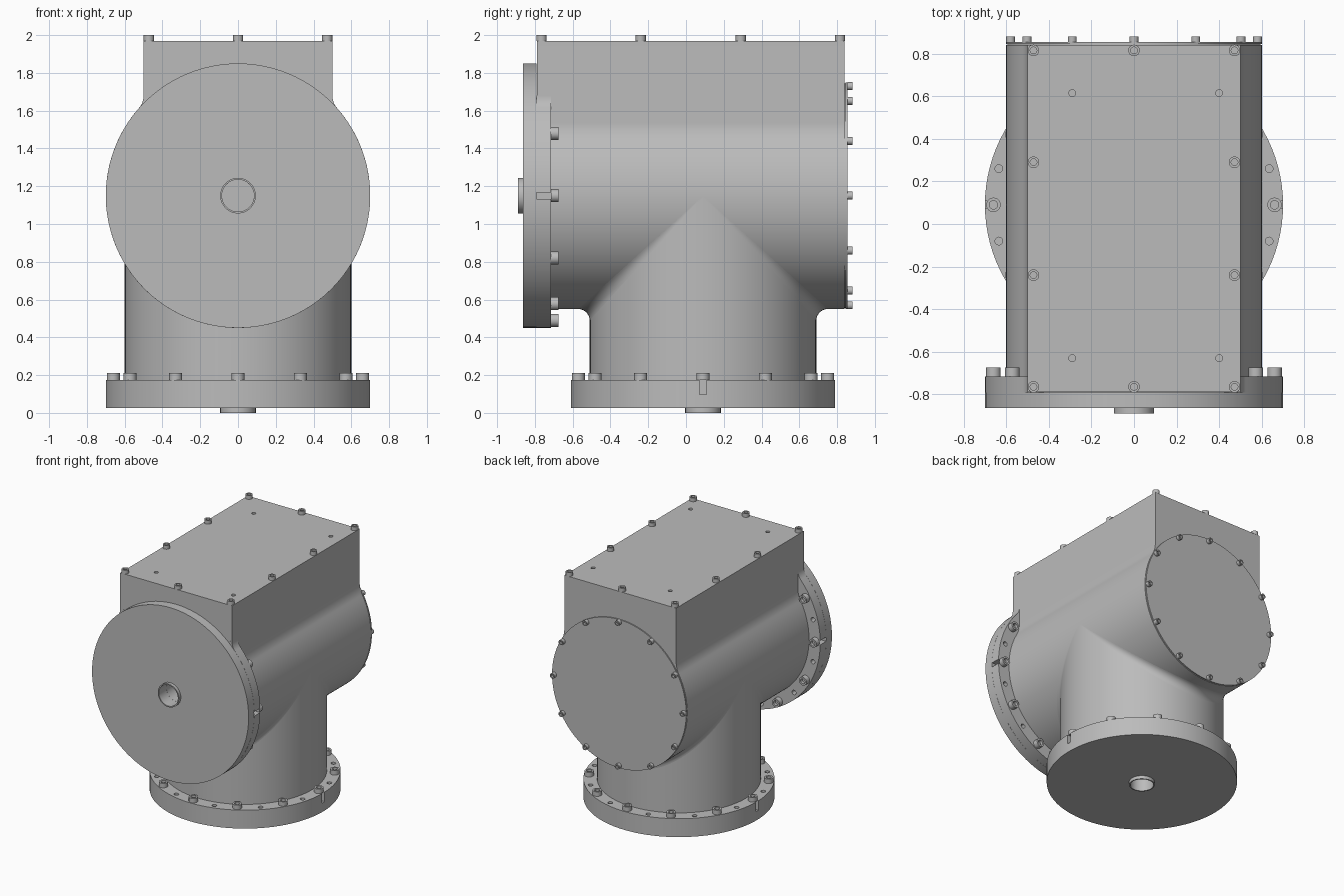
import bpy, bmesh, math
from math import pi, sin, cos, sqrt, atan2
from mathutils import Matrix, Vector

cube = bpy.data.objects.get("Cube")
if cube:
    bpy.data.objects.remove(cube, do_unlink=True)

steel = bpy.data.materials.new("light grey metal")
steel.use_nodes = True
GREY = (0.5, 0.5, 0.5, 1)
steel.diffuse_color = GREY
steel.node_tree.nodes["Principled BSDF"].inputs["Base Color"].default_value = GREY

R = 0.6          # pipe radius
AXIS_Z = 1.15    # height of the horizontal pipe
NECK_Y = 0.09    # position of the vertical pipe
BOTTOM = Matrix.Translation((0, NECK_Y, 0))
TURN = Matrix.Rotation(-pi / 2, 4, 'X')      # local z becomes +y
FRONT = Matrix.Translation((0, -0.89, AXIS_Z)) @ TURN
BACK = Matrix.Translation((0, 0.84, AXIS_Z)) @ TURN
parts = []


def add_object(name, bm, frame=Matrix()):
    bm.normal_update()
    mesh = bpy.data.meshes.new(name)
    bm.to_mesh(mesh)
    bm.free()
    mesh.materials.append(steel)
    return place(name, mesh, frame)


def place(name, mesh, frame):
    obj = bpy.data.objects.new(name, mesh)
    obj.matrix_world = frame
    bpy.context.collection.objects.link(obj)
    parts.append(obj)
    return obj


def lathe(name, profile, frame, sides=96):
    """Spin a closed (radius, height) outline about local z."""
    bm = bmesh.new()
    verts = [bm.verts.new((r, 0, z)) for r, z in profile]
    edges = [bm.edges.new((a, b)) for a, b in zip(verts, verts[1:])]
    if profile[0][0] > 0:
        edges.append(bm.edges.new((verts[-1], verts[0])))
    bmesh.ops.spin(bm, geom=verts + edges, cent=(0, 0, 0), axis=(0, 0, 1),
                   angle=2 * pi, steps=sides, use_merge=True)
    bmesh.ops.remove_doubles(bm, verts=bm.verts, dist=1e-5)
    bmesh.ops.recalc_face_normals(bm, faces=bm.faces)
    return add_object(name, bm, frame)


def keyhole(name, radius, fillet, half_width, top, y0, y1):
    """Round pipe section blended into a square top, extruded along y."""
    cx = half_width + fillet
    cz = sqrt((radius + fillet) ** 2 - cx ** 2)
    bend = atan2(cz, cx)
    side = [(half_width, top - AXIS_Z)]
    for i in range(13):
        a = pi + bend * i / 12
        side.append((cx + fillet * cos(a), cz + fillet * sin(a)))
    for i in range(1, 49):
        a = bend - (bend + pi / 2) * i / 48
        side.append((radius * cos(a), radius * sin(a)))
    outline = side + [(-x, z) for x, z in reversed(side[:-1])]
    bm = bmesh.new()
    face = bm.faces.new([bm.verts.new((x, y0, z + AXIS_Z)) for x, z in outline])
    ext = bmesh.ops.extrude_face_region(bm, geom=[face], use_keep_orig=True)
    bmesh.ops.translate(bm, vec=(0, y1 - y0, 0),
                        verts=[v for v in ext["geom"] if isinstance(v, bmesh.types.BMVert)])
    bmesh.ops.recalc_face_normals(bm, faces=bm.faces)
    return add_object(name, bm)


def rod(bm, radius, depth, matrix):
    bmesh.ops.create_cone(bm, cap_ends=True, segments=24, radius1=radius,
                          radius2=radius, depth=depth, matrix=matrix)


def cut(obj, bm, frame=Matrix()):
    """Subtract a set of cutter solids and discard them."""
    tool = add_object("cutter", bm, frame)
    parts.remove(tool)
    tool.hide_render = True
    mod = obj.modifiers.new("cut", 'BOOLEAN')
    mod.operation = 'DIFFERENCE'
    mod.solver = 'EXACT'
    mod.object = tool
    bpy.context.view_layer.objects.active = obj
    bpy.ops.object.modifier_apply(modifier=mod.name)
    bpy.data.objects.remove(tool, do_unlink=True)


def bore_cutter():
    bm = bmesh.new()
    bmesh.ops.create_cone(bm, cap_ends=True, segments=48, radius1=0.085, radius2=0.085,
                          depth=0.5, matrix=FRONT @ Matrix.Translation((0, 0, 0.05)))
    return bm


def ring_point(radius, degrees, z):
    a = math.radians(degrees)
    return Matrix.Translation((radius * cos(a), radius * sin(a), z))


def drill_flange(flange, frame, angles):
    """Small holes between the bolts and a slot on each side."""
    bm = bmesh.new()
    for a in angles:
        rod(bm, 0.018, 0.2, ring_point(0.657, a, 0.137))
    for s in (-1, 1):
        bmesh.ops.create_cube(bm, size=1, matrix=Matrix.Translation((s * 0.69, 0, 0.137))
                              @ Matrix.Diagonal((0.1, 0.035, 0.2, 1)))
    cut(flange, bm, frame)


def bolts(name, radius, height, frames):
    """Socket-head bolts sharing one mesh."""
    inner = radius * 0.58
    first = lathe(name, [(0, 0), (radius, 0), (radius, height), (inner, height),
                         (inner, height * 0.4), (0, height * 0.4)], frames[0], 24)
    for frame in frames[1:]:
        place(name, first.data, frame)


# Main housing with front bore and tapped holes in the top
housing = keyhole("housing", R, 0.2, 0.5, 1.97, -0.79, 0.84)
cut(housing, bore_cutter())
holes = bmesh.new()
for x in (-0.29, 0.4):
    for y in (-0.63, 0.615):
        rod(holes, 0.016, 0.12, Matrix.Translation((x, y, 1.97)))
cut(housing, holes)

# Vertical neck with a blind bore underneath
lathe("neck", [(0, 0.3), (0.085, 0.3), (0.085, 0.1), (R, 0.1), (R, AXIS_Z), (0, AXIS_Z)], BOTTOM)

# Rolling-ball fillet where the neck meets the housing
FIL = 0.06
STEPS, ARC = 64, 6
bm = bmesh.new()
for side in (-1, 1):
    rows = []
    for i in range(STEPS + 1):
        t = pi * i / STEPS
        c = Vector((cos(t), side * sin(t), -sin(t))) * (R + FIL)
        a = Vector((-cos(t), 0, sin(t)))
        b = Vector((-cos(t), -side * sin(t), 0))
        rows.append([bm.verts.new(c + a.lerp(b, k / ARC).normalized() * FIL)
                     for k in range(ARC + 1)])
    for p, q in zip(rows, rows[1:]):
        for k in range(ARC):
            bm.faces.new((p[k], p[k + 1], q[k + 1], q[k]))
bmesh.ops.remove_doubles(bm, verts=bm.verts, dist=1e-5)
bm.normal_update()
for f in bm.faces:
    if f.normal.z > 0:
        f.normal_flip()
add_object("neck_fillet", bm, Matrix.Translation((0, NECK_Y, AXIS_Z)))

# End discs with hollow hubs
DISC = [(0.085, 0), (0.094, 0), (0.094, 0.026), (0.7, 0.026), (0.7, 0.098), (0.085, 0.098)]
lathe("base_disc", DISC, BOTTOM)
lathe("front_disc", DISC, FRONT)

# Bolted flanges
base_flange = lathe("base_flange", [(0.58, 0.098), (0.7, 0.098), (0.7, 0.175), (0.58, 0.175)], BOTTOM)
drill_flange(base_flange, BOTTOM, range(15, 360, 30))
front_flange = keyhole("front_flange", 0.7, 0.1, 0.5, 1.68, -0.791, -0.715)
cut(front_flange, bore_cutter())
# local +y points down here, so the covered top lies near 270 degrees
drill_flange(front_flange, FRONT, [a for a in range(15, 360, 30) if abs(a - 270) > 50])

# Round rear cover
lathe("rear_cover", [(0, 0), (0.594, 0), (0.594, 0.005), (R, 0.005), (R, 0.014), (0, 0.014)], BACK)

# Bolts
ring = range(0, 360, 30)
bolts("base_bolt", 0.034, 0.036, [BOTTOM @ ring_point(0.66, a, 0.175) for a in ring])
bolts("front_bolt", 0.034, 0.04,
      [FRONT @ ring_point(0.66, a, 0.175) for a in ring if abs(a - 270) > 40])
bolts("rear_bolt", 0.021, 0.027, [BACK @ ring_point(0.58, a, 0.014) for a in ring])
top_spots = [(x, y) for x in (-0.472, 0, 0.472) for y in (-0.765, -0.24, 0.29, 0.815)
             if x or abs(y) > 0.5]
bolts("top_bolt", 0.027, 0.03, [Matrix.Translation((x, y, 1.97)) for x, y in top_spots])

# Smooth curved walls, keep hard edges
bpy.ops.object.select_all(action='DESELECT')
for obj in parts:
    obj.select_set(True)
bpy.context.view_layer.objects.active = parts[0]
bpy.ops.object.shade_smooth_by_angle(angle=math.radians(30))
